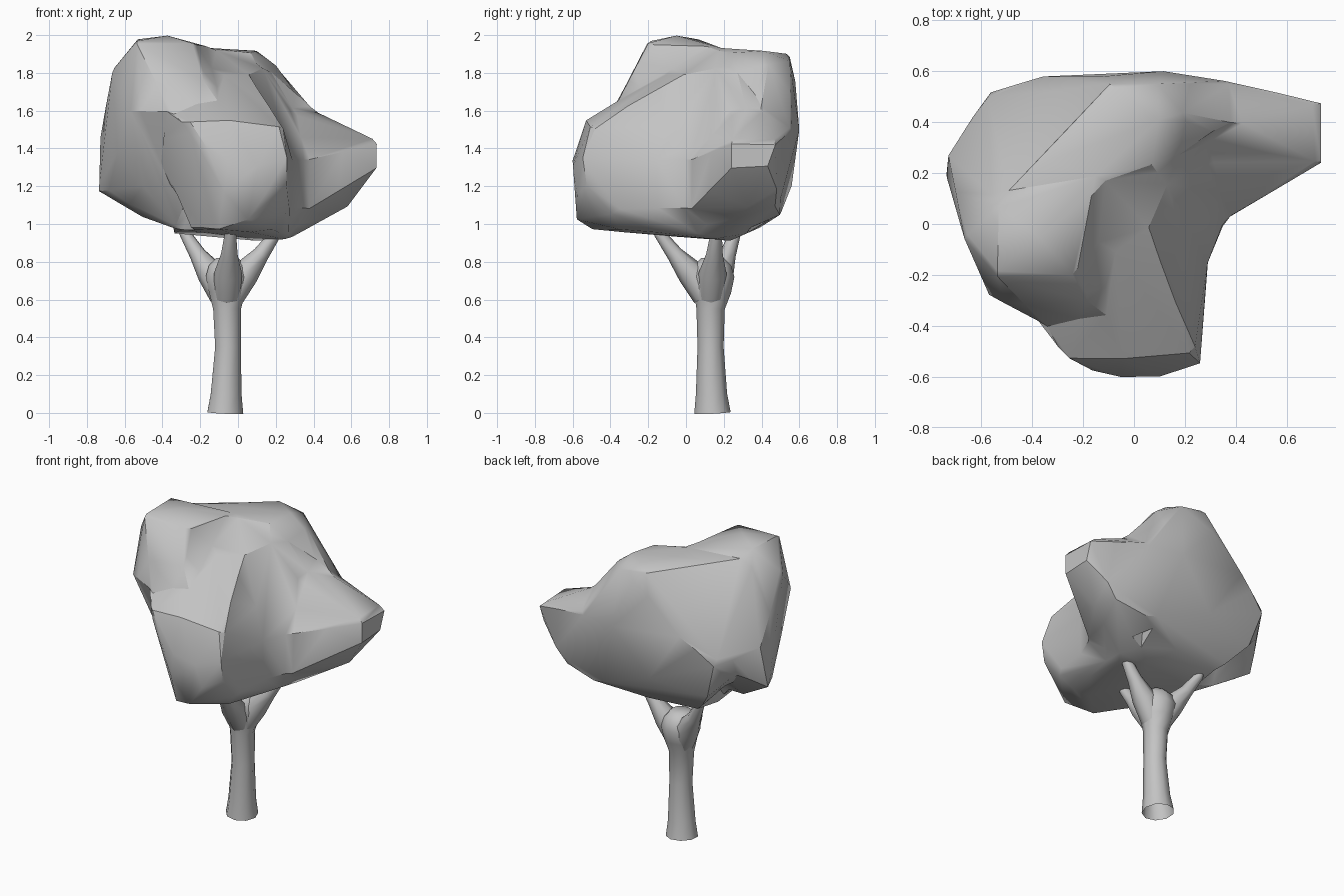
import bpy
import bmesh
from math import cos, sin, tau, radians
from mathutils import Vector

if "Cube" in bpy.data.objects:
    bpy.data.objects.remove(bpy.data.objects["Cube"], do_unlink=True)

# One plain grey for the whole tree
grey = bpy.data.materials.new("plain grey")
grey.use_nodes = True
colour = (0.55, 0.55, 0.55, 1)
grey.diffuse_color = colour
grey.node_tree.nodes["Principled BSDF"].inputs["Base Color"].default_value = colour


def make_object(name, bm):
    """Turn a bmesh into a selected, active object with the grey material."""
    bmesh.ops.recalc_face_normals(bm, faces=bm.faces[:])
    mesh = bpy.data.meshes.new(name)
    bm.to_mesh(mesh)
    bm.free()
    mesh.materials.append(grey)
    obj = bpy.data.objects.new(name, mesh)
    bpy.context.collection.objects.link(obj)
    bpy.ops.object.select_all(action="DESELECT")
    obj.select_set(True)
    bpy.context.view_layer.objects.active = obj
    return obj


def add_modifier(obj, kind, **settings):
    """Add a modifier and apply it at once."""
    modifier = obj.modifiers.new(kind.title(), kind)
    for key, value in settings.items():
        setattr(modifier, key, value)
    bpy.ops.object.modifier_apply(modifier=modifier.name)


def add_lobe(bm, corners):
    """Convex clump of leaves around its corners, given in hundredths."""
    verts = [bm.verts.new(Vector(corner) / 100) for corner in corners]
    bmesh.ops.convex_hull(bm, input=verts)
    unused = [v for v in verts if v.is_valid and not v.link_faces]
    bmesh.ops.delete(bm, geom=unused, context="VERTS")


def add_tube(bm, path, sides):
    """Loft a tube, open below, along (x, y, z, radius) stations."""
    rings = []
    for i, (x, y, z, radius) in enumerate(path):
        before = Vector(path[max(i - 1, 0)][:3])
        after = Vector(path[min(i + 1, len(path) - 1)][:3])
        turn = Vector((0, 0, 1)).rotation_difference(after - before)
        ring = []
        for k in range(sides):
            angle = tau * k / sides
            offset = turn @ Vector((cos(angle), sin(angle), 0)) * radius
            ring.append(bm.verts.new(Vector((x, y, z)) + offset))
        rings.append(ring)
    for lower, upper in zip(rings, rings[1:]):
        for k in range(sides):
            n = (k + 1) % sides
            bm.faces.new((lower[k], lower[n], upper[n], upper[k]))
    bm.faces.new(rings[-1])


# Leaf clumps that make up the canopy
tall_lobe = [
    (-53, 7, 198), (-15, 17, 194), (-23, -20, 196), (-54, -20, 197),
    (-38, -5, 200), (-67, -5, 181), (-66, -5, 160), (-73, 27, 146),
    (-74, 20, 117), (-69, 9, 117), (-50, -12, 120), (-57, -28, 160),
    (-36, -39, 160), (-12, -36, 165), (-32, -12, 97), (0, 0, 100),
    (-50, 12, 103), (-57, 52, 140),
]
back_lobe = [
    (-13, 18, 193), (6, 21, 191), (-8, 55, 190), (9, 55, 187),
    (10, 40, 192), (20, 42, 185), (-36, 58, 155), (-12, 58, 175),
    (12, 60, 150), (-57, 52, 140), (-50, 48, 115), (-12, 56, 120),
    (30, 50, 105), (-35, 35, 98), (10, 25, 91), (37, 56, 150),
    (40, 40, 160), (-50, 12, 193), (-73, 27, 142),
]
side_lobe = [
    (74, 24, 130), (74, 35, 130), (74, 48, 143), (74, 24, 144),
    (72, 46, 130), (58, 33, 109), (54, 49, 110), (38, 3, 134),
    (38, 3, 108), (40, 40, 160), (37, 56, 150), (12, 60, 150),
    (27, 20, 92), (30, 50, 104), (0, 10, 120), (10, 25, 165),
]
front_lobe = [
    (-27, -53, 154), (-5, -53, 155), (24, -51, 151), (-18, -46, 116),
    (26, -55, 135), (26, -53, 121), (11, -60, 130), (-11, -60, 135),
    (-8, -59, 118), (5, -58, 102), (-10, -50, 97), (18, -35, 97),
    (29, -15, 134), (29, -15, 109), (-12, -36, 165), (6, -2, 179),
    (-10, -8, 181), (10, 20, 91), (-25, -30, 97), (27, 10, 93),
    (13, -58, 113), (27, -40, 108), (-36, -39, 158), (-44, -24, 142),
]
# Heart of the crown, which fills the valley between the clumps
core_lobe = [
    (6, -1, 179), (-10, -8, 181), (-15, 17, 193), (13, 16, 183),
    (20, 40, 182), (37, 5, 134), (29, -15, 134), (29, -15, 109),
    (37, 4, 108), (27, 15, 92), (-12, -36, 164), (-30, -20, 97),
    (-35, 15, 95), (-35, 35, 98), (10, 22, 91), (5, -40, 96),
    (27, 32, 95), (0, 40, 98),
]

canopy_mesh = bmesh.new()
for lobe in (tall_lobe, back_lobe, side_lobe, front_lobe, core_lobe):
    add_lobe(canopy_mesh, lobe)
canopy = make_object("canopy", canopy_mesh)

# Merge the clumps, soften the valleys, then reduce to broad facets
add_modifier(canopy, "REMESH", mode="VOXEL", voxel_size=0.025)
add_modifier(canopy, "SMOOTH", factor=0.5, iterations=4)
add_modifier(canopy, "DECIMATE", ratio=300 / (2 * len(canopy.data.polygons)))
bpy.ops.object.shade_smooth_by_angle(angle=radians(30))

# Trunk, flared at the root and the fork, open underneath
trunk_mesh = bmesh.new()
add_tube(trunk_mesh, [
    (-0.07, 0.14, 0, 0.098), (-0.065, 0.135, 0.1, 0.084),
    (-0.055, 0.13, 0.35, 0.07), (-0.06, 0.13, 0.55, 0.076),
    (-0.06, 0.14, 0.64, 0.1), (-0.06, 0.14, 0.72, 0.118),
    (-0.06, 0.14, 0.78, 0.1), (-0.06, 0.14, 0.82, 0.06),
], 9)
make_object("trunk", trunk_mesh)
bpy.ops.object.shade_smooth_by_angle(angle=radians(50))

# Three branches reaching up into the canopy
tips = {
    "right_branch": (-0.28, 0.26),
    "left_branch": (0.2, 0.16),
    "front_branch": (-0.04, -0.14),
}
fork = Vector((-0.06, 0.13))
for name, tip in tips.items():
    reach = Vector(tip) - fork
    stations = ((0.1, 0.62, 0.07), (0.38, 0.74, 0.074), (0.7, 0.84, 0.044),
                (1, 0.95, 0.03), (1.1, 1.04, 0.025))
    path = [(*(fork + reach * share), z, r) for share, z, r in stations]
    branch_mesh = bmesh.new()
    add_tube(branch_mesh, path, 8)
    make_object(name, branch_mesh)
    bpy.ops.object.shade_smooth_by_angle(angle=radians(50))
